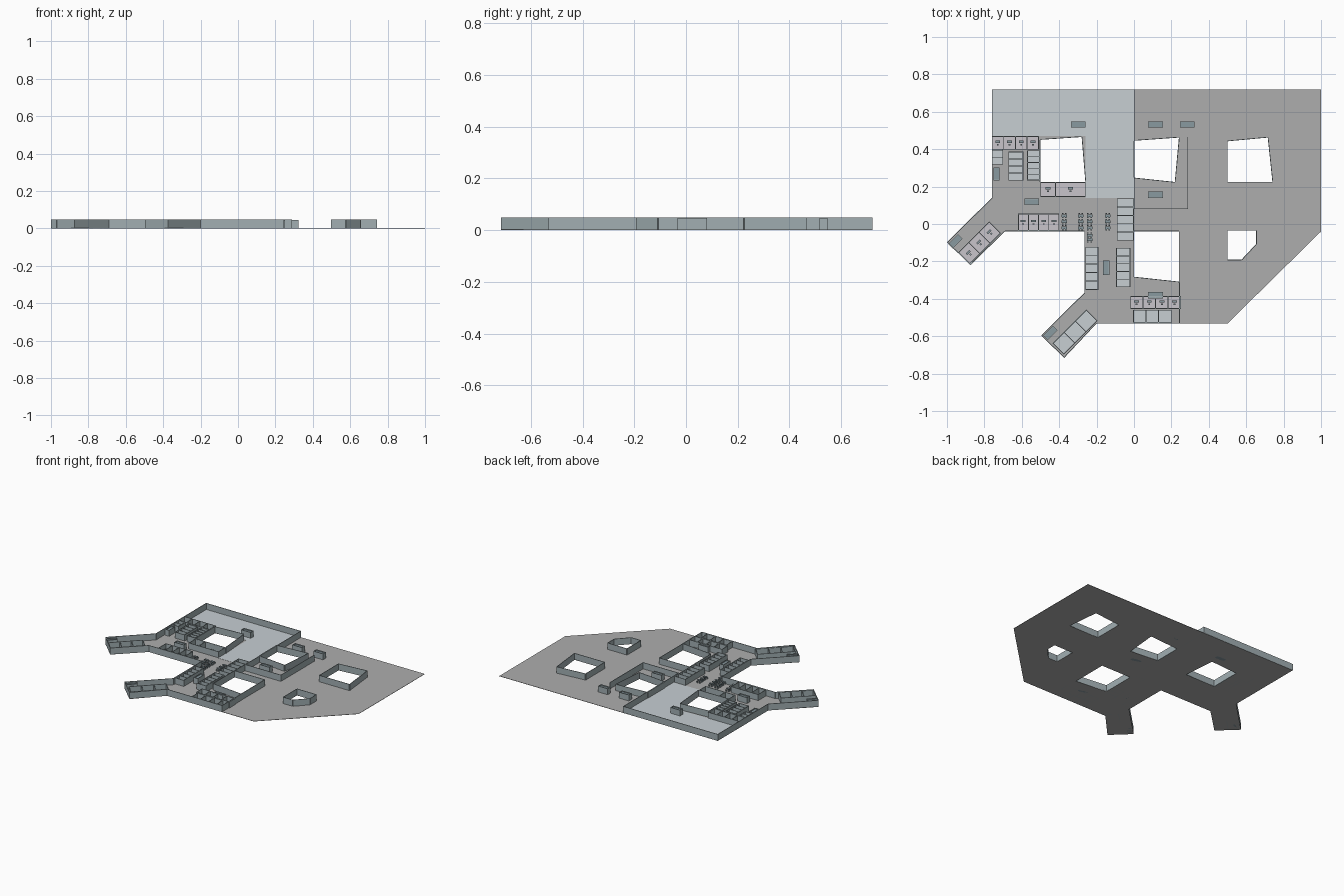
import bpy, bmesh, math
from mathutils import Vector, Matrix

if "Cube" in bpy.data.objects:
    bpy.data.objects.remove(bpy.data.objects["Cube"])

H = 0.048   # wall height
T = 0.004   # wall thickness


def mat(name, r, g, b):
    m = bpy.data.materials.new(name)
    m.diffuse_color = (r, g, b, 1)
    m.use_nodes = True
    m.node_tree.nodes["Principled BSDF"].inputs["Base Color"].default_value = m.diffuse_color
    return m


WALL = mat("wall_blue_grey", 0.36, 0.43, 0.45)
FLOOR = mat("floor_grey", 0.42, 0.42, 0.42)
PALE = mat("pale_floor", 0.57, 0.62, 0.65)
OFFICE = mat("office_floor", 0.58, 0.56, 0.60)
DARK = mat("dark_block", 0.25, 0.32, 0.35)


def add_box(bm, x, y, z, sx, sy, sz, ang=0.0):
    m = (Matrix.Translation((x, y, z + sz / 2)) @ Matrix.Rotation(ang, 4, 'Z')
         @ Matrix.Diagonal((sx, sy, sz, 1)))
    bmesh.ops.create_cube(bm, size=1, matrix=m)


def finish(bm, name, material, loc=(0, 0), ang=0.0):
    me = bpy.data.meshes.new(name)
    bm.to_mesh(me)
    bm.free()
    ob = bpy.data.objects.new(name, me)
    ob.location = (loc[0], loc[1], 0)
    ob.rotation_euler.z = ang
    me.materials.append(material)
    bpy.context.collection.objects.link(ob)
    return ob


def slab(name, loops, z, material):
    """Flat plate from an outline plus hole loops."""
    cu = bpy.data.curves.new(name, 'CURVE')
    cu.dimensions, cu.fill_mode, cu.extrude = '2D', 'BOTH', 0.001
    for pts in loops:
        sp = cu.splines.new('POLY')
        sp.points.add(len(pts) - 1)
        for p, (x, y) in zip(sp.points, pts):
            p.co = (x, y, 0, 1)
        sp.use_cyclic_u = True
    ob = bpy.data.objects.new(name, cu)
    ob.location.z = z
    cu.materials.append(material)
    bpy.context.collection.objects.link(ob)
    bpy.ops.object.select_all(action='DESELECT')
    ob.select_set(True)
    bpy.context.view_layer.objects.active = ob
    bpy.ops.object.convert(target='MESH')


def wall(name, pts, closed=False):
    """Thin wall along a path, thickness on its left side."""
    bm = bmesh.new()
    for a, b in zip(pts, pts[1:] + (pts[:1] if closed else [])):
        a, b = Vector(a), Vector(b)
        d = b - a
        n = Vector((-d.y, d.x)).normalized() * T / 2
        c = (a + b) / 2 + n
        add_box(bm, c.x, c.y, 0, d.length, T, H, math.atan2(d.y, d.x))
    finish(bm, name, WALL)


def rooms(name, cx, cy, sx, sy, n, desks=False, ang=0.0):
    """Row of n open-topped rooms, split along the longer local side."""
    if sy > sx:
        sx, sy, ang = sy, sx, ang + math.pi / 2
    step = sx / n
    walls, floor, desk = bmesh.new(), bmesh.new(), bmesh.new()
    for s in (-1, 1):
        add_box(walls, 0, s * (sy - T) / 2, 0, sx, T, H - 0.002)
    for i in range(n + 1):
        x = -sx / 2 + T / 2 + i * (sx - T) / n
        add_box(walls, x, 0, 0, T, sy - T, H - 0.002)
    add_box(floor, 0, 0, 0.001, sx - T, sy - T, 0.003)
    finish(walls, name + "_partitions", WALL, (cx, cy), ang)
    finish(floor, name + "_floor", OFFICE if desks else PALE, (cx, cy), ang)
    for i in range(n if desks else 0):
        x = -sx / 2 + (i + 0.5) * step
        add_box(desk, x, 0.006, 0.016, 0.026, 0.012, 0.004)
        for s in (-1, 1):
            add_box(desk, x + s * 0.011, 0.006, 0.003, 0.003, 0.01, 0.014)
        add_box(desk, x, -0.010, 0.003, 0.010, 0.008, 0.010)
    if desks:
        finish(desk, name + "_desks", DARK, (cx, cy), ang)
    else:
        desk.free()


def core(name, cx, cy, sx, sy, ang=0.0):
    """Service block with a raised rim around a dark top."""
    bm, top = bmesh.new(), bmesh.new()
    for s in (-1, 1):
        add_box(bm, 0, s * (sy - T) / 2, 0, sx, T, H - 0.003)
        add_box(bm, s * (sx - T) / 2, 0, 0, T, sy - T, H - 0.003)
    add_box(top, 0, 0, 0, sx - T, sy - T, 0.038)
    finish(bm, name + "_rim", WALL, (cx, cy), ang)
    finish(top, name + "_top", DARK, (cx, cy), ang)


# floor plate with courtyards
west = [(0, 0.72), (-0.76, 0.72), (-0.76, 0.14), (-1, -0.097), (-0.875, -0.22),
        (-0.69, -0.04), (-0.265, -0.04), (-0.265, -0.367), (-0.497, -0.596),
        (-0.373, -0.716), (-0.2, -0.532)]
yards = [[(-0.5, 0.45), (-0.28, 0.465), (-0.26, 0.225), (-0.5, 0.225)],
         [(0, 0.445), (0.24, 0.462), (0.218, 0.225), (0, 0.248)],
         [(0.5, 0.442), (0.715, 0.462), (0.74, 0.225), (0.5, 0.225)],
         [(0, -0.04), (0.24, -0.04), (0.24, -0.308), (0, -0.282)],
         [(0.5, -0.035), (0.653, -0.035), (0.653, -0.107), (0.575, -0.19), (0.5, -0.19)]]
slab("floor_plate", [west + [(0.5, -0.532), (1, -0.04), (1, 0.72)]] + yards, 0.001, FLOOR)
slab("pale_hall_floor", [[(-0.76, 0.72), (-0.76, 0.47), (-0.26, 0.47), (-0.26, 0.14),
                          (0, 0.14), (0, 0.72)]], 0.002, PALE)

# outer, courtyard and dividing walls
wall("outer_wall", west + [(0.245, -0.532), (0.245, -0.308)])
for i, y in enumerate(yards):
    wall(f"courtyard_wall_{i}", y, True)
wall("dividing_wall", [(0, 0.72), (0, 0.08), (0.29, 0.08), (0.29, 0.465)])

# rooms with desks
Q = math.pi / 4
rooms("north_west_offices", -0.634, 0.434, 0.252, 0.072, 4, True)
rooms("courtyard_office_small", -0.46, 0.185, 0.081, 0.079, 1, True)
rooms("courtyard_office_large", -0.34, 0.185, 0.162, 0.079, 1, True)
rooms("west_offices", -0.51, 0.01, 0.22, 0.09, 4, True)
rooms("south_offices", 0.115, -0.42, 0.27, 0.068, 4, True)
rooms("upper_arm_offices", -0.826, -0.101, 0.235, 0.088, 3, True, Q)

# rooms without desks
rooms("west_edge_rooms", -0.73, 0.357, 0.06, 0.08, 2)
rooms("inner_rooms_a", -0.632, 0.31, 0.08, 0.155, 4)
rooms("inner_rooms_b", -0.538, 0.313, 0.068, 0.16, 5)
rooms("central_rooms", -0.046, 0.024, 0.09, 0.225, 5)
rooms("south_rooms_a", -0.225, -0.237, 0.07, 0.23, 5)
rooms("south_rooms_b", -0.058, -0.233, 0.076, 0.21, 5)
rooms("south_edge_rooms", 0.098, -0.494, 0.205, 0.07, 3)
rooms("lower_arm_rooms", -0.315, -0.578, 0.255, 0.085, 3, False, Q)

# service cores
for i, (x, y) in enumerate([(-0.297, 0.532), (0.115, 0.532), (0.285, 0.532),
                            (0.115, 0.157), (-0.547, 0.119), (0.115, -0.38)]):
    core(f"service_core_{i}", x, y, 0.078, 0.034)
core("west_core", -0.735, 0.268, 0.034, 0.07)
core("south_core", -0.149, -0.234, 0.034, 0.08)
core("upper_arm_core", -0.955, -0.092, 0.074, 0.034, Q)
core("lower_arm_core", -0.448, -0.582, 0.074, 0.034, Q)

# small meeting tables with seats
bm = bmesh.new()
spots = [(x, y) for x in (-0.373, -0.285, -0.237, -0.14) for y in (0.045, 0.012, -0.02)]
for x, y in spots + [(-0.237, -0.06), (-0.237, -0.085)]:
    add_box(bm, x, y, 0.018, 0.03, 0.014, 0.004)
    add_box(bm, x, y, 0.002, 0.006, 0.006, 0.016)
    for sx in (-0.009, 0.009):
        for sy in (-0.011, 0.011):
            add_box(bm, x + sx, y + sy, 0.002, 0.008, 0.006, 0.012)
finish(bm, "meeting_tables", DARK)
